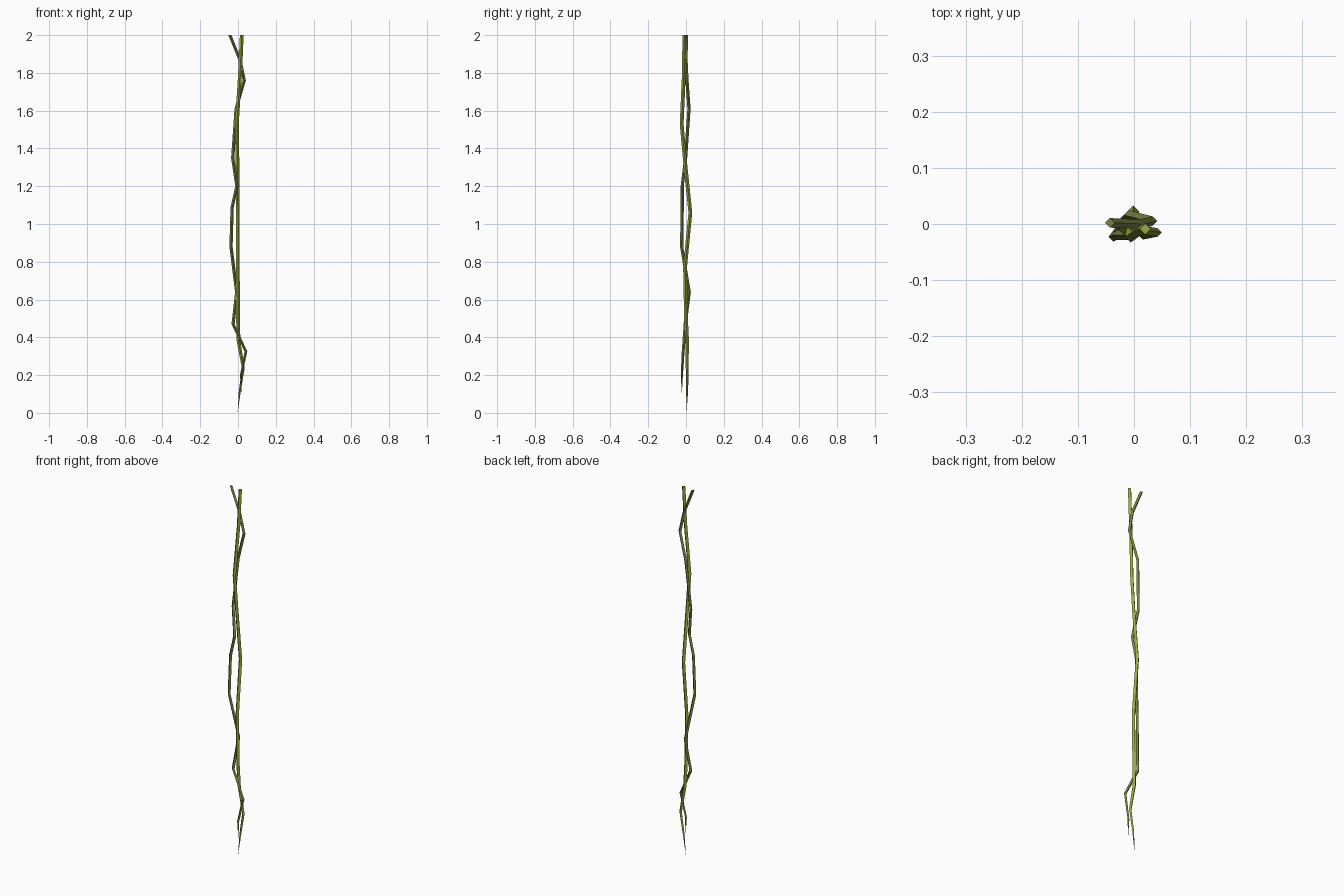
import bpy, bmesh, math

if "Cube" in bpy.data.objects:
    bpy.data.objects.remove(bpy.data.objects["Cube"])

def material(name, colour):
    m = bpy.data.materials.new(name)
    m.diffuse_color = (*colour, 1)
    m.use_nodes = True
    m.node_tree.nodes["Principled BSDF"].inputs["Base Color"].default_value = m.diffuse_color
    return m

olive = material("dull olive", (0.20, 0.23, 0.055))
lime = material("yellow olive", (0.33, 0.40, 0.045))

def vine(name, path, radius, taper_from, mat):
    """Four-sided tube along a mostly vertical path, ending in a point."""
    bm = bmesh.new()
    rings = []
    for x, y, z in path[:-1]:
        r = radius * min(1, 0.35 + 0.65 * z / taper_from)
        rings.append([bm.verts.new((x + r * math.cos(i * math.pi / 2),
                                    y + r * math.sin(i * math.pi / 2), z)) for i in range(4)])
    bm.faces.new(rings[0])
    for a, b in zip(rings, rings[1:]):
        for i in range(4):
            j = (i + 1) % 4
            bm.faces.new((a[i], b[i], b[j], a[j]))
    tip = bm.verts.new(path[-1])
    for i in range(4):
        bm.faces.new((rings[-1][i], tip, rings[-1][(i + 1) % 4]))
    bmesh.ops.recalc_face_normals(bm, faces=bm.faces)
    me = bpy.data.meshes.new(name)
    bm.to_mesh(me)
    bm.free()
    me.materials.append(mat)
    ob = bpy.data.objects.new(name, me)
    bpy.context.collection.objects.link(ob)

# thin strand that zigzags sideways
vine("crooked_vine", [
    (-0.043, 0.002, 2.0), (0.010, 0.000, 1.87), (0.033, 0.005, 1.76),
    (-0.010, 0.016, 1.61), (-0.028, -0.002, 1.35), (-0.006, -0.020, 1.20),
    (-0.031, -0.020, 1.09), (-0.037, -0.023, 0.88), (-0.007, 0.017, 0.64),
    (-0.026, -0.004, 0.47), (0.042, -0.015, 0.325), (0.016, -0.022, 0.20),
    (0.018, -0.022, 0.10)], 0.0085, 0.4, olive)

# thicker strand that sways front to back
vine("straight_vine", [
    (0.020, -0.009, 2.0), (0.011, -0.011, 1.80), (-0.006, -0.023, 1.53),
    (-0.003, -0.005, 1.33), (-0.001, 0.023, 1.06), (-0.001, -0.005, 0.77),
    (0.000, 0.000, 0.50), (0.003, 0.006, 0.38), (0.028, 0.006, 0.235),
    (0.010, 0.006, 0.12), (-0.002, 0.003, 0.0)], 0.010, 0.4, lime)
